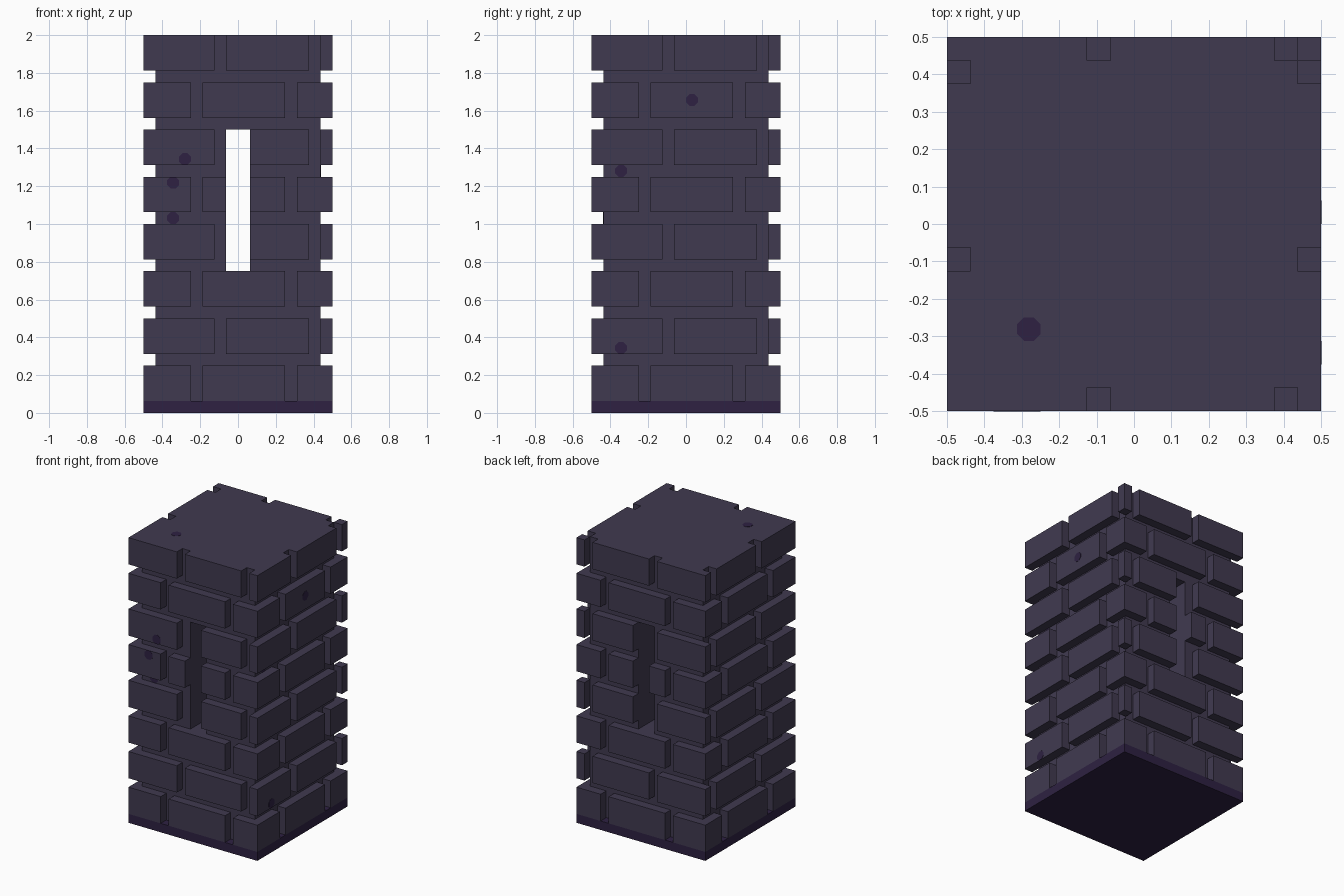
import bpy, bmesh, math
from mathutils import Matrix, Vector

cube = bpy.data.objects.get("Cube")
if cube:
    bpy.data.objects.remove(cube, do_unlink=True)

U = 1 / 16            # joint width and depth
H = 0.5               # half width of the tower
C = H - U             # half width of the core behind the joints


def make_material(name, colour):
    mat = bpy.data.materials.new(name)
    mat.use_nodes = True
    mat.diffuse_color = colour
    bsdf = next(n for n in mat.node_tree.nodes if n.type == 'BSDF_PRINCIPLED')
    bsdf.inputs["Base Color"].default_value = colour
    bsdf.inputs["Roughness"].default_value = 0.9
    return mat


STONE = make_material("slate stone", (0.0513, 0.0423, 0.0802, 1))
PURPLE = make_material("dark purple", (0.0273, 0.0152, 0.0545, 1))


def add_object(name, bm, mat):
    bmesh.ops.recalc_face_normals(bm, faces=bm.faces)
    mesh = bpy.data.meshes.new(name)
    bm.to_mesh(mesh)
    bm.free()
    mesh.materials.append(mat)
    obj = bpy.data.objects.new(name, mesh)
    bpy.context.collection.objects.link(obj)
    return obj


def prism(bm, outline, z0, z1):
    """Extrude a flat outline upward, skipping repeated points."""
    pts = [p for i, p in enumerate(outline) if p != outline[i - 1]]
    face = bm.faces.new([bm.verts.new((x, y, z0)) for x, y in pts])
    top = bmesh.ops.extrude_face_region(bm, geom=[face], use_keep_orig=True)["geom"]
    for v in top:
        if isinstance(v, bmesh.types.BMVert):
            v.co.z = z1


def box(bm, x0, x1, y0, y1, z0, z1):
    prism(bm, [(x0, y0), (x1, y0), (x1, y1), (x0, y1)], z0, z1)


# Base slab
bm = bmesh.new()
box(bm, -H, H, -H, H, 0, U)
add_object("base_slab", bm, PURPLE)

# Core, with the tall slit open from front to back
SLIT0, SLIT1 = 0.75, 1.5
bm = bmesh.new()
box(bm, -C, C, -C, C, U, SLIT0)
box(bm, -C, C, -C, C, SLIT1, 2)
box(bm, -C, -U, -C, C, SLIT0, SLIT1)
box(bm, U, C, -C, C, SLIT0, SLIT1)
add_object("mortar_core", bm, STONE)

# Joint pattern: end of first brick, middle brick span, start of last brick
PATTERNS = [(-4 * U, -3 * U, 4 * U, 5 * U), (-2 * U, -U, 6 * U, 7 * U)]

for course in range(8):
    a, m0, m1, b = PATTERNS[course % 2]
    z0 = U + course * 4 * U
    z1 = z0 + 3 * U
    bm = bmesh.new()
    # Corner bricks wrap round both sides
    for sx in (-1, 1):
        for sy in (-1, 1):
            ex = a if sx < 0 else b
            ey = a if sy < 0 else b
            prism(bm, [(sx * H, sy * H), (ex, sy * H), (ex, sy * C),
                       (sx * C, sy * C), (sx * C, ey), (sx * H, ey)], z0, z1)
    # Middle bricks, split by the slit on the front and back
    spans = [(m0, m1)]
    if SLIT0 < z0 < SLIT1:
        spans = [(p, q) for p, q in ((m0, -U), (U, m1)) if q - p > 0.001]
    for s in (-1, 1):
        lo, hi = sorted((s * C, s * H))
        for p, q in spans:
            box(bm, p, q, lo, hi, z0, z1)
        box(bm, lo, hi, m0, m1, z0, z1)
    add_object(f"brick_course_{course + 1}", bm, STONE)

# Small dark spots: thin eight-sided plates lying on the stone
SPOTS = [
    ((-4.5 * U, -H, 21.5 * U), (0, -1, 0)),
    ((-5.5 * U, -H, 19.5 * U), (0, -1, 0)),
    ((-5.5 * U, -C, 16.5 * U), (0, -1, 0)),
    ((H, 0.5 * U, 26.5 * U), (1, 0, 0)),
    ((C, -5.5 * U, 20.5 * U), (1, 0, 0)),
    ((H, -5.5 * U, 5.5 * U), (1, 0, 0)),
    ((-4.5 * U, -4.5 * U, 2), (0, 0, 1)),
]
radius = U / 2 / math.cos(math.pi / 8)
for i, (pos, normal) in enumerate(SPOTS):
    bm = bmesh.new()
    ring = [(radius * math.cos((k + 0.5) * math.pi / 4),
             radius * math.sin((k + 0.5) * math.pi / 4)) for k in range(8)]
    prism(bm, ring, -0.001, 0.0015)
    turn = Vector((0, 0, 1)).rotation_difference(Vector(normal)).to_matrix().to_4x4()
    bm.transform(Matrix.Translation(pos) @ turn)
    add_object(f"dark_spot_{i + 1}", bm, PURPLE)
